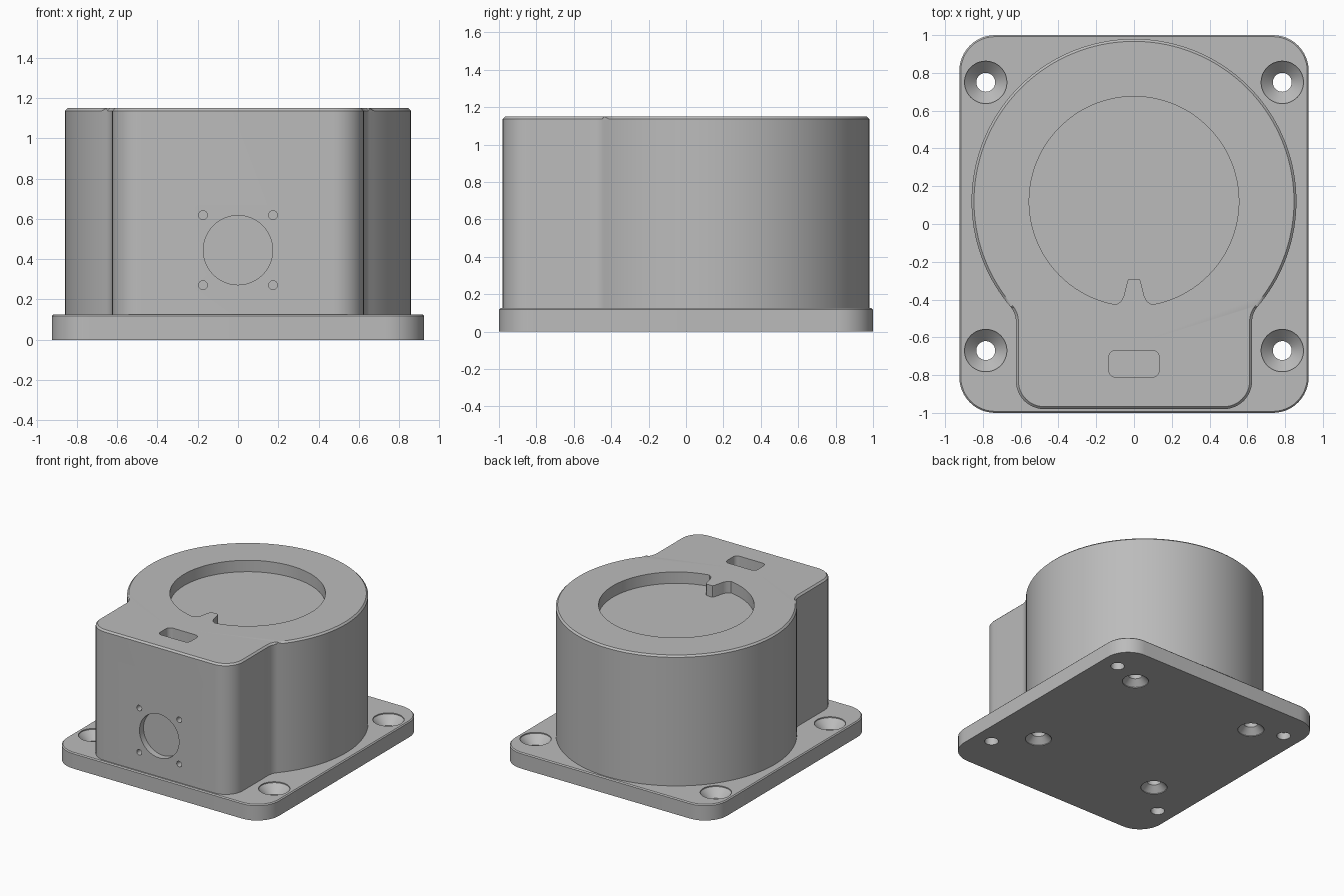
import bpy, bmesh
from math import sin, cos, pi, sqrt, atan2, asin
from mathutils import Matrix

if "Cube" in bpy.data.objects:
    bpy.data.objects.remove(bpy.data.objects["Cube"], do_unlink=True)

grey = bpy.data.materials.new("plain grey")
grey.use_nodes = True
grey.diffuse_color = (0.5, 0.5, 0.5, 1)
bsdf = next(n for n in grey.node_tree.nodes if n.type == 'BSDF_PRINCIPLED')
bsdf.inputs["Base Color"].default_value = (0.5, 0.5, 0.5, 1)

CY = 0.12          # centre line of the round part of the housing
BASE_TOP = 0.125
TOP = 1.15


def arc(cx, cy, r, a0, a1, n):
    """Points along an arc, both ends included."""
    return [(cx + r * cos(a0 + (a1 - a0) * i / n),
             cy + r * sin(a0 + (a1 - a0) * i / n)) for i in range(n + 1)]


def rounded_rect(x, y, r, cy=0, n=12):
    pts = []
    for k, (sx, sy) in enumerate([(1, 1), (-1, 1), (-1, -1), (1, -1)]):
        pts += arc(sx * (x - r), cy + sy * (y - r), r, k * pi / 2, (k + 1) * pi / 2, n)
    return pts


def make_object(name, bm):
    bmesh.ops.recalc_face_normals(bm, faces=bm.faces)
    mesh = bpy.data.meshes.new(name)
    bm.to_mesh(mesh)
    bm.free()
    mesh.materials.append(grey)
    ob = bpy.data.objects.new(name, mesh)
    bpy.context.collection.objects.link(ob)
    return ob


def extrude(name, pts, z0, z1, chamfer=0):
    """Prism from an outline, with an optional chamfer round the top."""
    bm = bmesh.new()
    face = bm.faces.new([bm.verts.new((x, y, z0)) for x, y in pts])
    new = bmesh.ops.extrude_face_region(bm, geom=[face])["geom"]
    for v in new:
        if isinstance(v, bmesh.types.BMVert):
            v.co.z = z1
    if chamfer:
        rim = [e for e in bm.edges if all(v.co.z > z1 - 1e-5 for v in e.verts)]
        bmesh.ops.bevel(bm, geom=rim, offset=chamfer, segments=1,
                        affect='EDGES', clamp_overlap=False)
    return make_object(name, bm)


def turned(name, profile, x, y, n=48):
    """Closed solid of revolution from (radius, height) pairs."""
    bm = bmesh.new()
    rings = [[bm.verts.new((x + r * cos(2 * pi * i / n), y + r * sin(2 * pi * i / n), z))
              for i in range(n)] for r, z in profile]
    for a, b in zip(rings, rings[1:]):
        for i in range(n):
            j = (i + 1) % n
            bm.faces.new((a[i], a[j], b[j], b[i]))
    bm.faces.new(rings[0])
    bm.faces.new(rings[-1])
    return make_object(name, bm)


def front_drill(name, x, z, r, depth, n):
    """Cutter pointing into the front wall."""
    ob = turned(name, [(r, -0.05), (r, depth)], 0, 0, n)
    ob.data.transform(Matrix.Translation((x, -0.98, z)) @ Matrix.Rotation(-pi / 2, 4, 'X'))
    return ob


def cut(target, cutters):
    for c in cutters:
        c.hide_render = True
        mod = target.modifiers.new("cut", 'BOOLEAN')
        mod.operation = 'DIFFERENCE'
        mod.solver = 'EXACT'
        mod.object = c
        bpy.context.view_layer.objects.active = target
        bpy.ops.object.modifier_apply(modifier=mod.name)


# Base plate
base = extrude("base_plate", rounded_rect(0.925, 1.0, 0.19), 0, BASE_TOP, 0.008)

# Housing outline: round body blended into a rounded box at the front
R, F, W, FRONT, C = 0.86, 0.12, 0.625, -0.98, 0.15
fx = W + F
fy = CY - sqrt((R + F) ** 2 - fx ** 2)
a = atan2(fy - CY, fx)
right_half = (arc(0, CY, R, pi / 2, a, 56)
              + arc(fx, fy, F, a + pi, pi, 8)[1:]
              + arc(W - C, FRONT + C, C, 0, -pi / 2, 12))
outline = right_half + [(-x, y) for x, y in reversed(right_half[1:])]
housing = extrude("housing", outline, BASE_TOP, TOP, 0.013)

# Round recess in the lid, with a small key tab
t = asin(0.095 / 0.555)
tab = [(0.07, -0.41), (0.055, -0.385), (0.034, -0.3), (0.026, -0.29)]
recess = arc(0, CY, 0.555, -pi / 2 + t, 1.5 * pi - t, 96)
recess += [(-x, y) for x, y in tab] + tab[::-1]
lid_recess = extrude("lid_recess_cutter", recess, TOP - 0.09, TOP + 0.05)

# Small slot in the lid
slot = extrude("slot_cutter", rounded_rect(0.133, 0.07, 0.035, -0.74, 6),
               TOP - 0.09, TOP + 0.05)

# Front opening with four screw holes
front = [front_drill("front_opening_cutter", 0, 0.445, 0.172, 0.05, 64)]
for sx in (-1, 1):
    for sz in (-1, 1):
        front.append(front_drill("front_screw_cutter", sx * 0.174, 0.445 + sz * 0.174,
                                 0.022, 0.05, 20))

# Countersunk mounting holes at the plate corners
mounts = [turned("mount_cutter", [(0.05, -0.05), (0.05, 0.055), (0.112, 0.117), (0.112, 0.2)],
                 sx * 0.785, y)
          for sx in (-1, 1) for y in (0.75, -0.67)]

# Assembly screw holes sunk from below into the housing
screws = [turned("assembly_cutter", [(0.095, -0.05), (0.095, 0.005), (0.05, 0.05), (0.05, 0.35)],
                 sx * 0.546, CY + sy * 0.546)
          for sx in (-1, 1) for sy in (-1, 1)]

cut(housing, [lid_recess, slot] + front + screws)
cut(base, mounts + screws)
for c in [lid_recess, slot] + front + mounts + screws:
    bpy.data.objects.remove(c, do_unlink=True)

# Smooth walls with crisp edges
bpy.ops.object.select_all(action='DESELECT')
for ob in (base, housing):
    ob.select_set(True)
bpy.context.view_layer.objects.active = housing
bpy.ops.object.shade_smooth_by_angle(angle=pi / 6)
